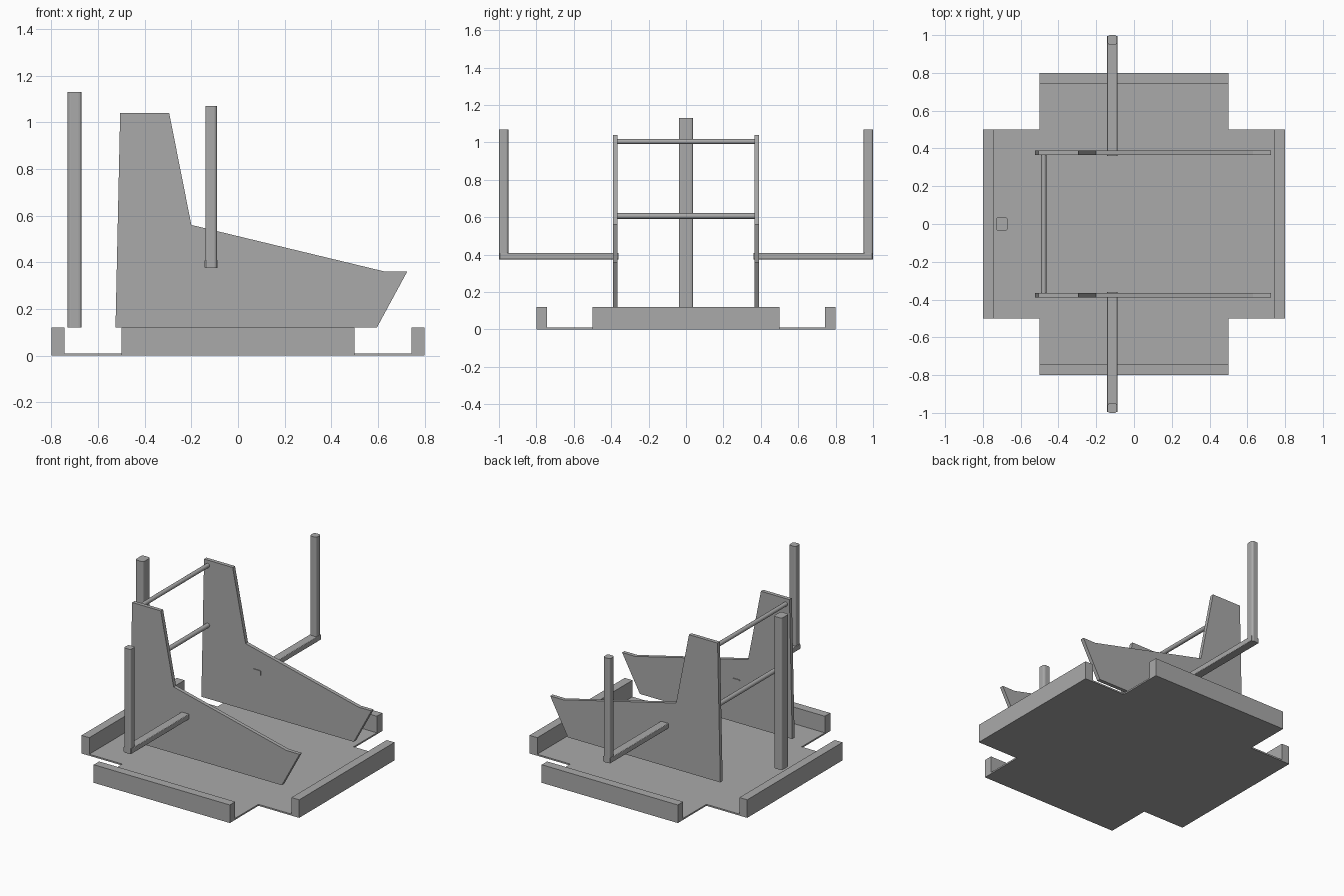
import bpy
import bmesh
from mathutils import Vector

if "Cube" in bpy.data.objects:
    bpy.data.objects.remove(bpy.data.objects["Cube"], do_unlink=True)

# One grey for everything
GREY = (0.4, 0.4, 0.4, 1)
grey = bpy.data.materials.new("plain_grey")
grey.use_nodes = True
grey.diffuse_color = GREY
grey.node_tree.nodes["Principled BSDF"].inputs["Base Color"].default_value = GREY


def finish(name, bm):
    bmesh.ops.recalc_face_normals(bm, faces=bm.faces)
    mesh = bpy.data.meshes.new(name)
    bm.to_mesh(mesh)
    bm.free()
    mesh.materials.append(grey)
    obj = bpy.data.objects.new(name, mesh)
    bpy.context.collection.objects.link(obj)
    return obj


def prism(name, points, direction):
    """Extrude a closed outline along a direction."""
    bm = bmesh.new()
    face = bm.faces.new([bm.verts.new(p) for p in points])
    out = bmesh.ops.extrude_face_region(bm, geom=[face])
    verts = [v for v in out["geom"] if isinstance(v, bmesh.types.BMVert)]
    bmesh.ops.translate(bm, verts=verts, vec=direction)
    return finish(name, bm)


def box(name, low, high, round_axis=None, radius=0.01):
    """Box between two corners, with edges along one axis rounded if asked."""
    low, high = Vector(low), Vector(high)
    bm = bmesh.new()
    bmesh.ops.create_cube(bm, size=1)
    for v in bm.verts:
        v.co = [(a + b) / 2 + c * (b - a) for a, b, c in zip(low, high, v.co)]
    if round_axis is not None:
        edges = [e for e in bm.edges
                 if abs((e.verts[0].co - e.verts[1].co)[round_axis]) > 0.001]
        bmesh.ops.bevel(bm, geom=edges, offset=radius, segments=3,
                        profile=0.5, affect="EDGES")
    return finish(name, bm)


def rod(name, x, z, radius, half):
    """Cross rod between the side panels."""
    bpy.ops.mesh.primitive_cylinder_add(vertices=16, radius=radius, depth=2 * half,
                                        location=(x, 0, z), rotation=(1.5708, 0, 0))
    obj = bpy.context.object
    obj.name = name
    obj.data.materials.append(grey)
    bpy.ops.object.shade_smooth_by_angle()


# Cross-shaped floor plate
A, B = 0.5, 0.8
quarter = [(B, A), (A, A), (A, B)]
outline = []
for _ in range(4):
    outline += quarter
    quarter = [(-y, x) for x, y in quarter]
prism("floor_plate", [(x, y, 0) for x, y in outline], (0, 0, 0.01))

# Raised lip at the end of each arm of the cross
LIP = 0.743
for side, s in (("left", 1), ("right", -1)):
    x0, x1 = sorted((s * LIP, s * B))
    box(side + "_lip", (x0, -A, 0), (x1, A, 0.12))
for side, s in (("front", -1), ("back", 1)):
    y0, y1 = sorted((s * LIP, s * B))
    box(side + "_lip", (-A, y0, 0), (A, y1, 0.12))

# Side panels, arms and uprights
PANEL = [(-0.525, 0.12), (-0.505, 1.04), (-0.295, 1.04), (-0.2, 0.56),
         (0.63, 0.36), (0.725, 0.36), (0.595, 0.12)]
for side, s in (("front", -1), ("back", 1)):
    prism(side + "_side_panel", [(x, s * 0.365, z) for x, z in PANEL], (0, s * 0.025, 0))
    y0, y1 = sorted((s * 0.36, s * 0.995))
    box(side + "_arm", (-0.143, y0, 0.375), (-0.087, y1, 0.41), 1, 0.004)
    y0, y1 = sorted((s * 0.95, s))
    box(side + "_upright", (-0.14, y0, 0.375), (-0.09, y1, 1.07), 2, 0.012)

# Rear mast
box("rear_mast", (-0.73, -0.038, 0.12), (-0.67, 0.038, 1.13), 2, 0.014)

# Cross rods
rod("upper_rod", -0.478, 1.005, 0.014, 0.37)
rod("lower_rod", -0.478, 0.607, 0.015, 0.37)
